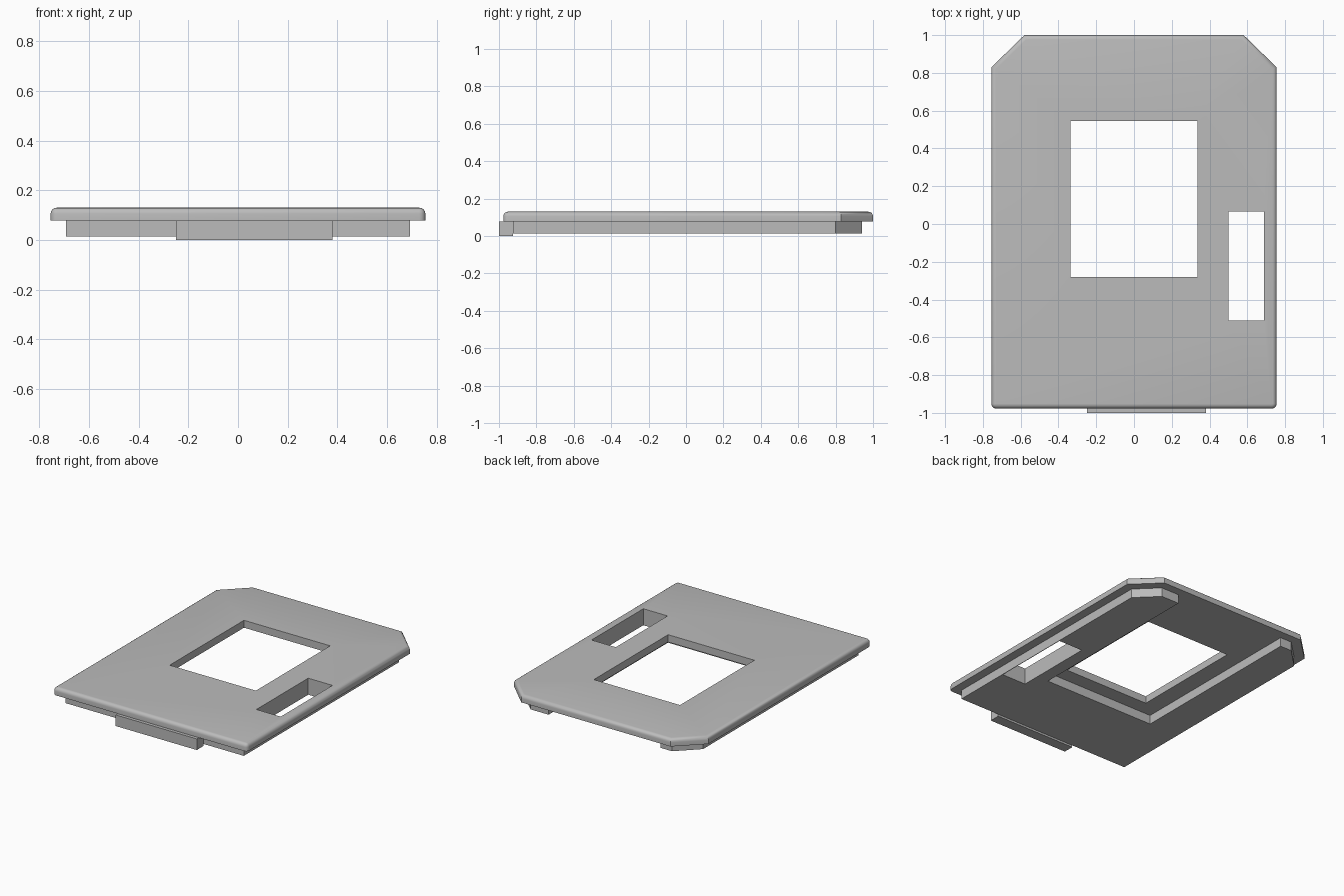
import bpy
import bmesh
import math

if "Cube" in bpy.data.objects:
    bpy.data.objects.remove(bpy.data.objects["Cube"], do_unlink=True)

grey = bpy.data.materials.new("plain_grey")
grey.use_nodes = True
COLOUR = (0.5, 0.5, 0.5, 1)
grey.diffuse_color = COLOUR
grey.node_tree.nodes["Principled BSDF"].inputs["Base Color"].default_value = COLOUR


def make_object(name, bm):
    bmesh.ops.recalc_face_normals(bm, faces=bm.faces[:])
    mesh = bpy.data.meshes.new(name)
    bm.to_mesh(mesh)
    bm.free()
    mesh.materials.append(grey)
    obj = bpy.data.objects.new(name, mesh)
    bpy.context.collection.objects.link(obj)
    return obj


def extruded(outline, z0, z1):
    """Closed prism from an outline in the ground plane."""
    bm = bmesh.new()
    base = bm.faces.new([bm.verts.new((x, y, z0)) for x, y in outline])
    top = bmesh.ops.extrude_face_region(bm, geom=[base])["geom"]
    verts = [g for g in top if isinstance(g, bmesh.types.BMVert)]
    bmesh.ops.translate(bm, verts=verts, vec=(0, 0, z1 - z0))
    return bm


def rectangle(x0, x1, y0, y1):
    return [(x0, y0), (x1, y0), (x1, y1), (x0, y1)]


def cut(obj, name, outline):
    """Cut a straight opening through the whole height."""
    cutter = make_object(name, extruded(outline, -0.1, 0.3))
    cutter.hide_render = True
    mod = obj.modifiers.new(name, "BOOLEAN")
    mod.operation = "DIFFERENCE"
    mod.solver = "EXACT"
    mod.object = cutter
    select(obj)
    bpy.ops.object.modifier_apply(modifier=mod.name)
    bpy.data.objects.remove(cutter, do_unlink=True)


def select(obj):
    bpy.ops.object.select_all(action="DESELECT")
    obj.select_set(True)
    bpy.context.view_layer.objects.active = obj


# Cover plate: chamfered back corners, rounded front corners and top rim
PLATE_Z, TOP_Z, FRONT = 0.078, 0.13, -0.977
bm = extruded([(-0.755, FRONT), (0.755, FRONT), (0.755, 0.83),
               (0.58, 1), (-0.58, 1), (-0.755, 0.83)], PLATE_Z, TOP_Z)
corners = [e for e in bm.edges
           if all(abs(v.co.y - FRONT) < 0.001 for v in e.verts)
           and abs(e.verts[0].co.z - e.verts[1].co.z) > 0.01]
bmesh.ops.bevel(bm, geom=corners, offset=0.025, segments=4,
                profile=0.5, affect="EDGES")
rim = [e for e in bm.edges if all(v.co.z > TOP_Z - 0.001 for v in e.verts)]
bmesh.ops.bevel(bm, geom=rim, offset=0.024, segments=4,
                profile=0.5, affect="EDGES")
plate = make_object("cover_plate", bm)

# Underside skirt: U shape, open to the back around the window
skirt = make_object("underside_skirt", extruded(
    [(-0.693, -0.925), (0.693, -0.925), (0.693, 0.80), (0.55, 0.94),
     (0.41, 0.94), (0.41, -0.385), (-0.46, -0.385), (-0.46, 0.94),
     (-0.55, 0.94), (-0.693, 0.80)], 0.014, PLATE_Z))

# Front locating tab
make_object("front_tab", extruded(
    rectangle(-0.25, 0.38, -1, -0.925), 0, PLATE_Z))

# Window and side slot openings
slot = rectangle(0.5, 0.689, -0.51, 0.065)
cut(plate, "window_cutter", rectangle(-0.335, 0.335, -0.28, 0.545))
cut(plate, "slot_cutter", slot)
cut(skirt, "slot_cutter", slot)

select(plate)
bpy.ops.object.shade_smooth_by_angle(angle=math.radians(30))
